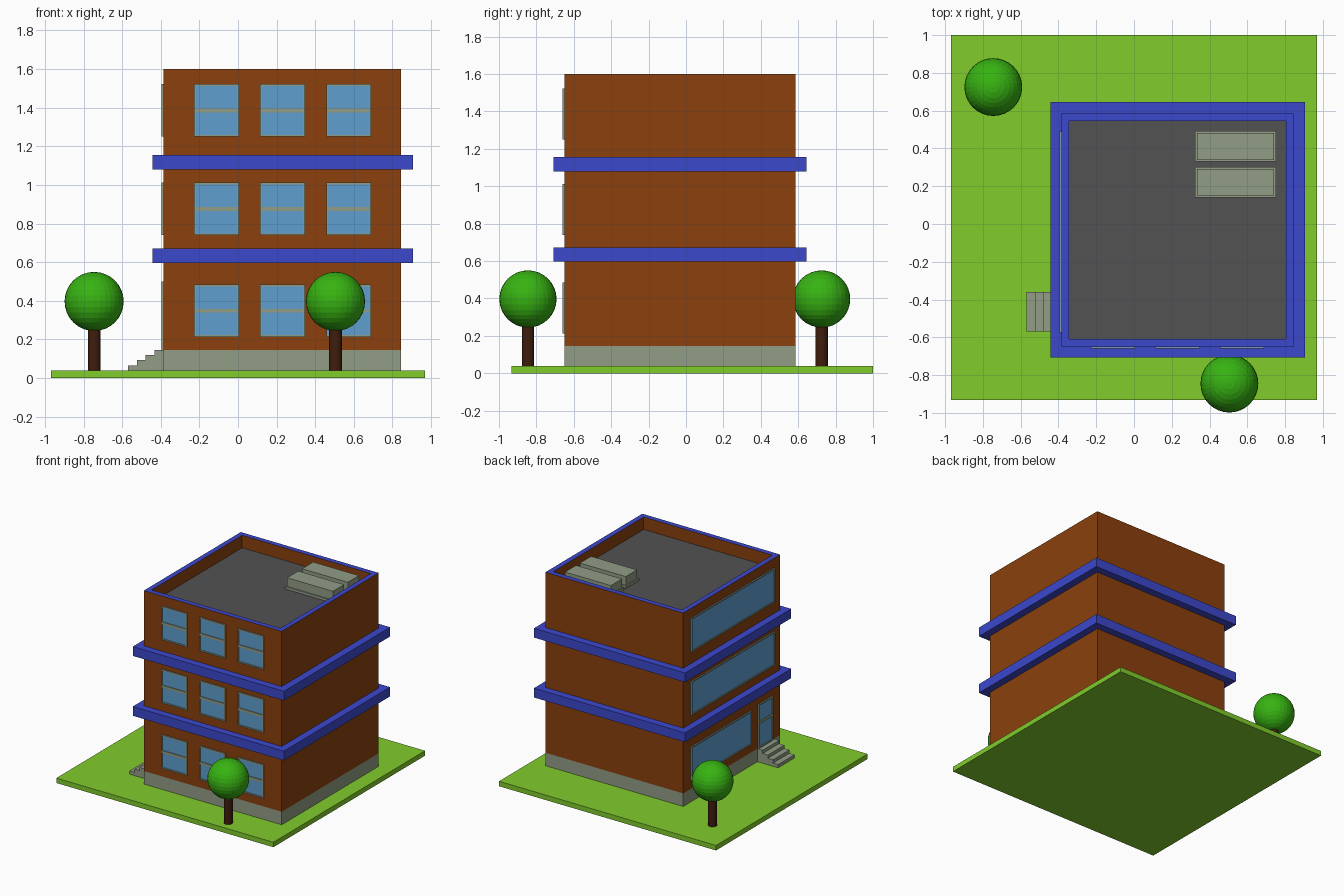
import bpy
import bmesh
from mathutils import Matrix, Vector

if "Cube" in bpy.data.objects:
    bpy.data.objects.remove(bpy.data.objects["Cube"], do_unlink=True)


def material(name, *rgb):
    m = bpy.data.materials.new(name)
    m.use_nodes = True
    color = (*rgb, 1)
    m.diffuse_color = color
    m.node_tree.nodes["Principled BSDF"].inputs["Base Color"].default_value = color
    return m


grass = material("grass green", .216, .604, .025)
brick = material("brick brown", .258, .051, .004)
trim = material("trim blue", .045, .065, .604)
stone = material("stone grey", .287, .332, .238)
glass = material("window blue", .112, .342, .624)
tar = material("roof grey", .084, .084, .084)
bark = material("bark brown", .05, .013, .004)
leaf = material("leaf green", .038, .45, .006)


def finish(name, bm, *mats):
    mesh = bpy.data.meshes.new(name)
    bm.to_mesh(mesh)
    bm.free()
    for m in mats:
        mesh.materials.append(m)
    ob = bpy.data.objects.new(name, mesh)
    bpy.context.collection.objects.link(ob)


def add_box(bm, x, y, z):
    """Add a box spanning the (low, high) pairs x, y and z."""
    spans = [sorted(s) for s in (x, y, z)]
    centre = Vector([(a + b) / 2 for a, b in spans])
    size = Vector([b - a for a, b in spans])
    bmesh.ops.create_cube(bm, size=1, matrix=Matrix.LocRotScale(centre, None, size))


def boxes(name, mat, *spans):
    bm = bmesh.new()
    for s in spans:
        add_box(bm, *s)
    finish(name, bm, mat)


# Main dimensions
X0, X1, Y0, Y1 = -.385, .845, -.65, .585
GROUND, PLINTH, TOP = .04, .145, 1.6

boxes("lawn", grass, ((-.968, .968), (-.932, 1.0), (0, GROUND)))
boxes("plinth", stone, ((X0, X1), (Y0, Y1), (GROUND, PLINTH)))

# Walls with a sunken roof: brick sides, blue coping, grey roof floor
bm = bmesh.new()
add_box(bm, (X0, X1), (Y0, Y1), (PLINTH, TOP))
bm.normal_update()
roof = max(bm.faces, key=lambda f: f.calc_center_median().z)
bmesh.ops.inset_region(bm, faces=[roof], thickness=.058)
floor = bmesh.ops.extrude_discrete_faces(bm, faces=[roof])["faces"][0]
bmesh.ops.translate(bm, verts=floor.verts, vec=(0, 0, -.1))
bm.normal_update()
for f in bm.faces:
    if f.normal.z > .9:
        f.material_index = 1
floor.material_index = 2
finish("walls", bm, brick, trim, tar)

# Blue bands between the floors
for label, z in (("lower", .597), ("upper", 1.08)):
    boxes(label + "_band", trim, ((X0 - .058, X1 + .06), (Y0 - .058, Y1 + .06), (z, z + .075)))


def glazing(name, side, u, z, bar=None):
    """Framed glass on the front or right wall, with an optional crossbar height."""
    w = .01

    def place(us, zs, depth):
        if side == "front":
            return us, (Y0 - depth, Y0 + .01), zs
        return (X0 - depth, X0 + .01), us, zs

    strips = [((u[0], u[0] + w), z), ((u[1] - w, u[1]), z),
              (u, (z[0], z[0] + w)), (u, (z[1] - w, z[1]))]
    if bar:
        strips.append((u, (bar - w, bar + w)))
    boxes(name + "_frame", stone, *[place(a, b, .01) for a, b in strips])
    boxes(name + "_glass", glass, place(u, z, .004))


# Windows on each storey
for storey, z in enumerate((.213, .74, 1.25), 1):
    height = (z, z + .272)
    for col, x in enumerate((-.227, .115, .457), 1):
        glazing(f"front_window_{storey}_{col}", "front", (x, x + .232), height, z + .136)
    near = -.28 if storey == 1 else -.575
    glazing(f"side_window_{storey}", "right", (near, .49), height)
glazing("door", "right", (-.55, -.37), (PLINTH, .5), .35)

# Entrance stairs
rise = (PLINTH - GROUND) / 4
boxes("stairs", stone, *[((-.57 + i * .046, X0), (-.57, -.36), (GROUND, GROUND + rise * (i + 1)))
                         for i in range(4)])

# Roof units: low base with a slightly narrower casing
for label, y in (("front", .14), ("back", .33)):
    boxes(label + "_roof_unit", stone,
          ((.323, .752), (y, y + .162), (1.49, 1.52)),
          ((.333, .742), (y + .01, y + .152), (1.52, 1.59)))

# Trees
for label, x, y in (("front", .505, -.845), ("back", -.745, .725)):
    bm = bmesh.new()
    bmesh.ops.create_cone(bm, cap_ends=True, segments=32, radius1=.033, radius2=.033, depth=.24,
                          matrix=Matrix.Translation((x, y, .16)))
    finish(label + "_tree_trunk", bm, bark)
    bm = bmesh.new()
    bmesh.ops.create_uvsphere(bm, u_segments=32, v_segments=16, radius=.153,
                              matrix=Matrix.Translation((x, y, .397)))
    finish(label + "_tree_crown", bm, leaf)
